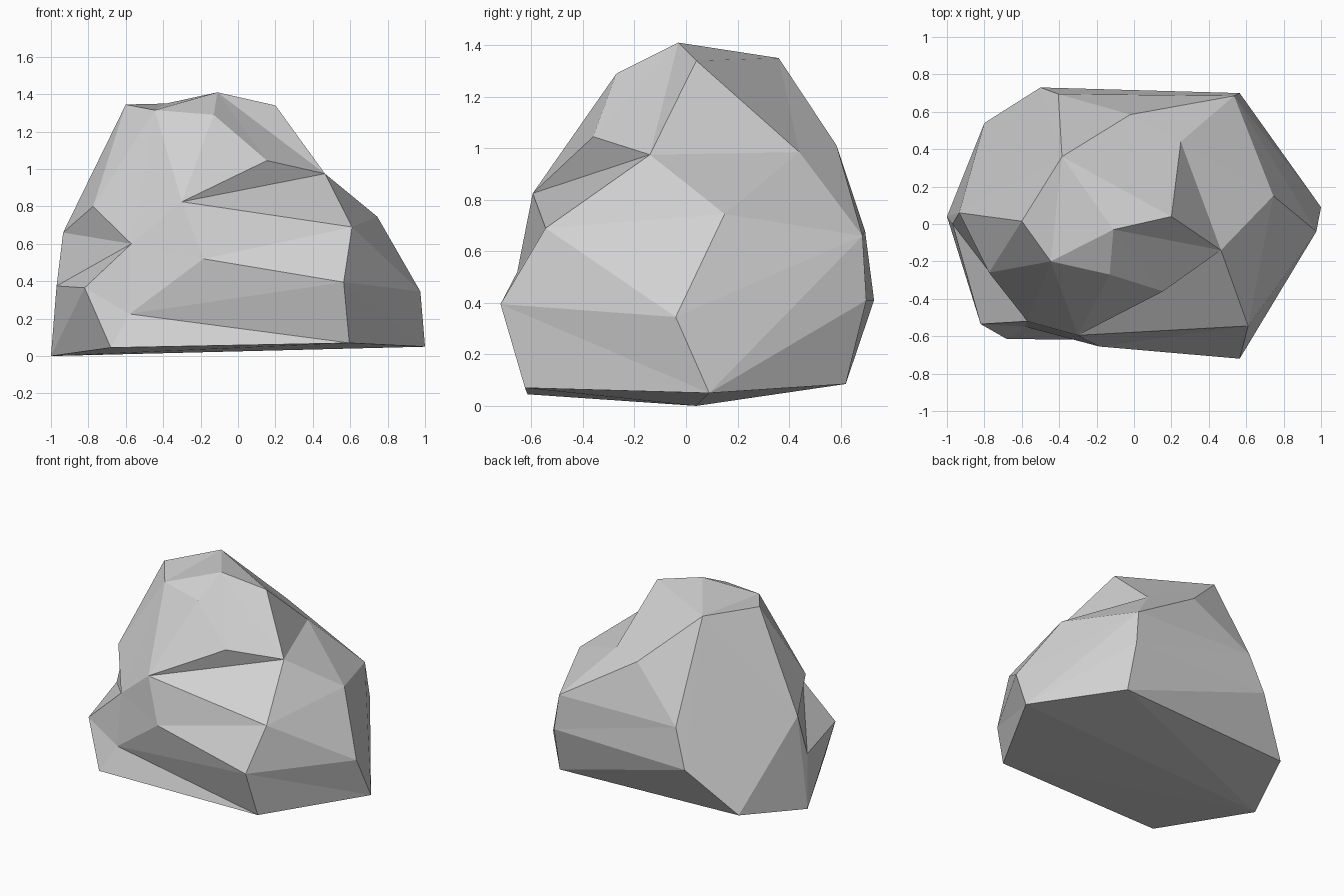
import bpy
import bmesh

if "Cube" in bpy.data.objects:
    bpy.data.objects.remove(bpy.data.objects["Cube"], do_unlink=True)

# Stone colour
stone = bpy.data.materials.new("stone_grey")
stone.use_nodes = True
grey = (0.64, 0.64, 0.64, 1)
stone.diffuse_color = grey
stone.node_tree.nodes["Principled BSDF"].inputs["Base Color"].default_value = grey

# Corners of the boulder, named by where they sit
corners = dict(
    # summit
    summit=(-.11, -.03, 1.41), summit_left=(.2, .04, 1.34),
    summit_right=(-.6, .015, 1.345), summit_back=(-.385, .36, 1.35),
    brow_right=(-.445, -.2, 1.315), brow=(-.13, -.27, 1.29),
    # front ledges
    ledge_lip=(.155, -.36, 1.045), ledge_end=(.465, -.14, .975),
    ledge_nose=(-.3, -.595, .825), shelf=(.61, -.545, .69),
    belly=(-.185, -.655, .52), bulge=(.565, -.72, .395),
    # notch in the right side
    notch=(-.57, -.52, .6), notch_top=(-.775, -.26, .8),
    notch_side=(-.935, .06, .66), notch_heel=(-.97, .0, .375),
    notch_foot=(-.82, -.535, .365), undercut=(-.58, -.55, .225),
    # left side
    shoulder=(.745, .15, .745), hip=(.975, -.04, .345),
    # back
    back_ridge=(-.02, .585, 1.01), back_shoulder=(.25, .44, .985),
    back_left=(.535, .685, .66), back_left_low=(.565, .7, .41),
    back_right=(-.405, .695, .68), back_right_low=(-.5, .73, .41),
    # foot
    foot_left=(1, .09, .05), foot_right=(-1, .04, 0),
    foot_front_left=(.595, -.625, .07), foot_front_right=(-.68, -.615, .045),
    foot_back_left=(.575, .62, .085), foot_back_right=(-.8, .54, .09),
)

# Facets fan out from a hub corner to the corners around it
closed_fans = {
    "notch": "notch_heel notch_side notch_top brow_right ledge_nose belly undercut notch_foot",
    "ledge_end": "summit_left summit ledge_lip ledge_nose shelf shoulder back_shoulder",
    "bulge": "shelf belly undercut foot_front_left foot_left hip",
    "brow": "summit brow_right ledge_nose ledge_lip",
    "summit_back": "summit_right brow_right summit summit_left back_shoulder back_ridge "
                   "back_right back_right_low foot_back_right notch_side",
    "back_left": "shoulder back_shoulder back_ridge back_right back_left_low foot_left hip",
    "foot_right": "notch_heel notch_foot foot_front_right foot_front_left foot_left "
                  "foot_back_left foot_back_right notch_side",
}
open_fans = [
    ("notch_top", "notch_side summit_right brow_right"),
    ("shelf", "ledge_nose belly"),
    ("shelf", "shoulder hip"),
    ("foot_front_right", "notch_foot undercut foot_front_left"),
    ("back_right_low", "back_right back_left_low foot_back_left foot_back_right"),
    ("back_left_low", "foot_left foot_back_left"),
]

bm = bmesh.new()
vert = {name: bm.verts.new(place) for name, place in corners.items()}


def fan(hub, around, closed):
    """Fill triangles between the hub and each neighbouring pair of corners."""
    ring = around.split()
    if closed:
        ring.append(ring[0])
    for a, b in zip(ring, ring[1:]):
        bm.faces.new((vert[hub], vert[a], vert[b]))


for hub, around in closed_fans.items():
    fan(hub, around, True)
for hub, around in open_fans:
    fan(hub, around, False)

# Flat-faced boulder
bmesh.ops.recalc_face_normals(bm, faces=bm.faces)
mesh = bpy.data.meshes.new("boulder")
bm.to_mesh(mesh)
bm.free()
mesh.materials.append(stone)
boulder = bpy.data.objects.new("boulder", mesh)
bpy.context.collection.objects.link(boulder)
